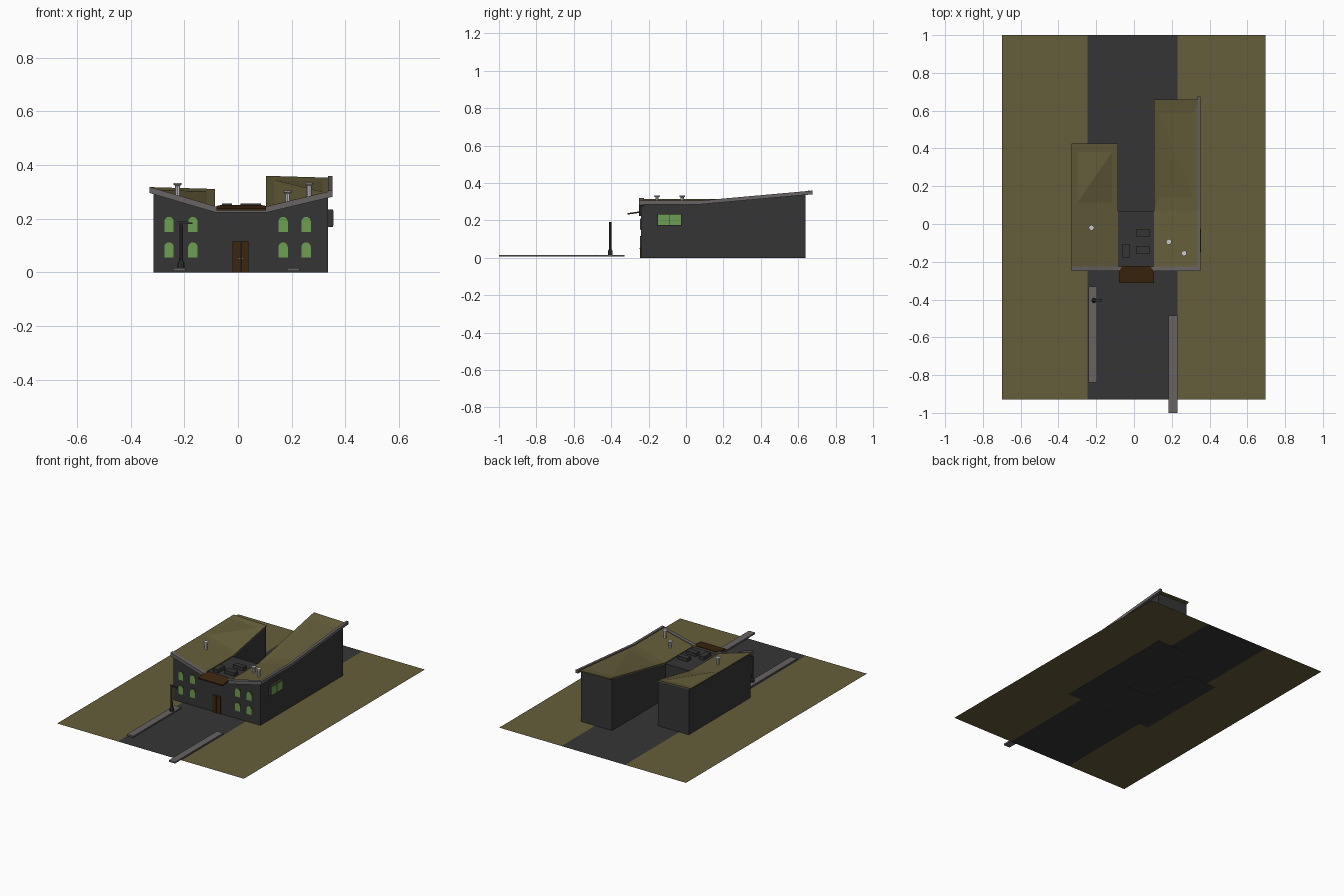
import bpy, bmesh, math
from mathutils import Vector

if "Cube" in bpy.data.objects:
    bpy.data.objects.remove(bpy.data.objects["Cube"])


def material(name, rgb):
    m = bpy.data.materials.new(name)
    m.diffuse_color = (*rgb, 1)
    m.use_nodes = True
    m.node_tree.nodes["Principled BSDF"].inputs["Base Color"].default_value = m.diffuse_color
    return m


OLIVE = material("olive", (0.130, 0.112, 0.043))
DARK = material("dark_grey", (0.036, 0.036, 0.037))
BROWN = material("dark_brown", (0.046, 0.019, 0.005))
GREEN = material("window_green", (0.155, 0.345, 0.080))
TRIM = material("warm_grey", (0.140, 0.125, 0.125))
PALE = material("pale_grey", (0.60, 0.60, 0.60))


def finish(name, bm, mat):
    bmesh.ops.recalc_face_normals(bm, faces=bm.faces)
    me = bpy.data.meshes.new(name)
    bm.to_mesh(me)
    bm.free()
    me.materials.append(mat)
    ob = bpy.data.objects.new(name, me)
    bpy.context.collection.objects.link(ob)
    return ob


def loft(name, sections, mat):
    """Closed solid through matching rings of points."""
    bm = bmesh.new()
    rings = [[bm.verts.new(p) for p in s] for s in sections]
    n = len(rings[0])
    for a, b in zip(rings, rings[1:]):
        for i in range(n):
            j = (i + 1) % n
            bm.faces.new((a[i], a[j], b[i]))
            bm.faces.new((a[j], b[j], b[i]))
    bm.faces.new(rings[0])
    bm.faces.new(rings[-1])
    bmesh.ops.dissolve_limit(bm, angle_limit=0.002, verts=bm.verts, edges=bm.edges)
    return finish(name, bm, mat)


def box(name, x0, x1, y0, y1, z0, z1, mat):
    ring = [(x0, y0), (x1, y0), (x1, y1), (x0, y1)]
    return loft(name, [[(x, y, z) for x, y in ring] for z in (z0, z1)], mat)


def front_plate(name, outline, y0, y1, mat):
    """Outline in x,z pushed along y."""
    return loft(name, [[(x, y, z) for x, z in outline] for y in (y0, y1)], mat)


def turned(name, x, y, profile, mat, sides=8):
    """Post from a list of (radius, z)."""
    return loft(name, [[(x + r * math.cos(math.tau * k / sides),
                         y + r * math.sin(math.tau * k / sides), z)
                        for k in range(sides)] for r, z in profile], mat)


# ground strips
for name, x0, x1, mat in (("left_lawn", -0.70, -0.245, OLIVE),
                          ("road", -0.245, 0.23, DARK),
                          ("right_lawn", 0.23, 0.695, OLIVE)):
    bm = bmesh.new()
    bm.faces.new([bm.verts.new((x, y, 0.001)) for x, y in
                  ((x0, -0.93), (x1, -0.93), (x1, 1.0), (x0, 1.0))])
    finish(name, bm, mat)

# pavements
box("left_pavement", -0.242, -0.195, -0.84, -0.33, 0.006, 0.016, TRIM)
box("right_pavement", 0.183, 0.23, -1.0, -0.485, 0.006, 0.016, TRIM)


# wings: front part slopes inward, rear part lifts its inner edge
def wing(name, xi, xo, ys, zi, zo, mat, thick=None):
    secs = []
    for y, a, b in zip(ys, zi, zo):
        ba, bb = (0, 0) if thick is None else (a - thick, b - thick)
        secs.append([(xi, y, ba), (xo, y, bb), (xo, y, b), (xi, y, a)])
    return loft(name, secs, mat)


wing("left_wing", -0.085, -0.315, (-0.24, 0.07, 0.42),
     (0.234, 0.234, 0.303), (0.302, 0.302, 0.309), DARK)
wing("left_roof", -0.085, -0.33, (-0.245, 0.07, 0.425),
     (0.242, 0.242, 0.311), (0.314, 0.314, 0.318), OLIVE, 0.008)
wing("right_wing", 0.105, 0.335, (-0.24, 0.07, 0.64),
     (0.234, 0.234, 0.349), (0.291, 0.291, 0.345), DARK)
wing("right_roof", 0.105, 0.345, (-0.245, 0.07, 0.66),
     (0.242, 0.242, 0.360), (0.300, 0.300, 0.353), OLIVE, 0.008)

# middle block
box("middle_block", -0.085, 0.105, -0.24, 0.07, 0, 0.235, DARK)

# fascia along the front and right roof edge
edge = [(-0.33, 0.319), (-0.083, 0.246), (0.105, 0.246), (0.352, 0.305)]
loft("front_fascia", [[(x, -0.25, z - 0.023), (x, -0.225, z - 0.023),
                       (x, -0.225, z), (x, -0.25, z)] for x, z in edge], TRIM)
loft("side_fascia", [[(0.335, y, z - 0.02), (0.352, y, z - 0.02),
                      (0.352, y, z), (0.335, y, z)]
                     for y, z in ((-0.25, 0.305), (0.07, 0.305), (0.675, 0.359))], TRIM)

# entrance canopy
outline = [(-0.08, -0.312), (0.105, -0.312), (0.105, -0.25), (0.085, -0.222),
           (-0.062, -0.222), (-0.08, -0.25)]
loft("canopy", [[(x, y, base + (y + 0.312) * 0.14) for x, y in outline]
                for base in (0.231, 0.239)], BROWN)

# roof vents
for i, (x0, x1, y0, y1) in enumerate(((-0.06, -0.022, -0.18, -0.105),
                                      (0.01, 0.085, -0.065, -0.03),
                                      (0.01, 0.085, -0.16, -0.12))):
    box(f"roof_vent_{i}", x0, x1, y0, y1, 0.23, 0.257, DARK)

# chimney pipes with caps
for i, (x, y, z) in enumerate(((-0.225, -0.02, 0.333), (0.185, -0.095, 0.305),
                               (0.265, -0.155, 0.334))):
    turned(f"chimney_{i}", x, y, [(0.009, z - 0.06), (0.009, z - 0.010),
                                  (0.015, z - 0.006), (0.015, z)], PALE)


# arched front windows
def arch(cx, z0, z1, w):
    r = w / 2
    return [(cx - r, z0), (cx + r, z0)] + [
        (cx + r * math.cos(math.pi * k / 8), z1 - r + r * math.sin(math.pi * k / 8))
        for k in range(9)]


for i, x in enumerate((-0.257, -0.168, 0.168, 0.254)):
    for j, (z0, z1) in enumerate(((0.055, 0.112), (0.150, 0.207))):
        front_plate(f"window_frame_{i}_{j}", arch(x, z0 - 0.002, z1 + 0.002, 0.039),
                    -0.243, -0.238, DARK)
        front_plate(f"window_{i}_{j}", arch(x, z0, z1, 0.035), -0.245, -0.238, GREEN)

# double door
for x0, x1, side in ((-0.02, 0.0095, "left"), (0.0105, 0.04, "right")):
    box(f"{side}_door", x0, x1, -0.246, -0.238, 0, 0.117, BROWN)
    hx = 0.004 if side == "left" else 0.016
    box(f"{side}_door_handle", hx - 0.003, hx + 0.003, -0.25, -0.245, 0.050, 0.053, TRIM)

# side bay window
box("side_window_box", 0.33, 0.354, -0.152, -0.025, 0.170, 0.234, DARK)
for i, y in enumerate((-0.149, -0.087)):
    box(f"side_window_pane_{i}", 0.35, 0.356, y, y + 0.059, 0.174, 0.231, GREEN)

# street lamp
turned("lamp_post", -0.212, -0.405, [(0.013, 0.012), (0.013, 0.035), (0.007, 0.045),
                                     (0.006, 0.19)], DARK)
box("lamp_arm", -0.222, -0.185, -0.409, -0.401, 0.183, 0.19, DARK)
box("lamp_head", -0.193, -0.170, -0.412, -0.397, 0.180, 0.187, DARK)
